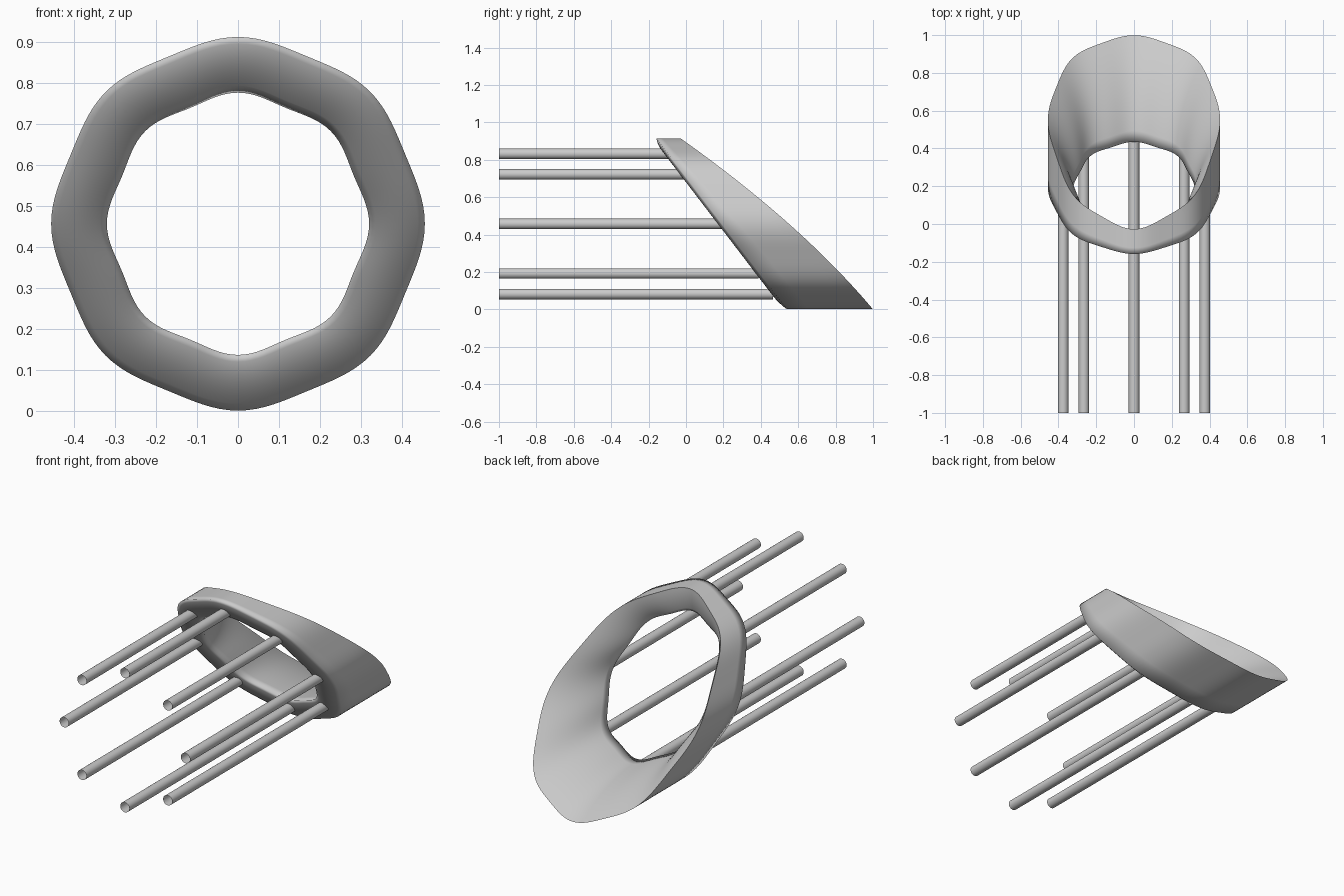
import bpy, bmesh, math
from mathutils import Vector

if "Cube" in bpy.data.objects:
    bpy.data.objects.remove(bpy.data.objects["Cube"])

CZ = 0.457          # height of the ring axis
N = 128             # steps around the ring


def front_y(z):
    return 0.54 - 0.70 * z / 0.915


def back_y(z):
    t = z / 0.915
    return 1.0 - 1.03 * t + 0.26 * t * (1 - t)


def bezier(a, c, b, n):
    return [a * (1 - t) ** 2 + c * 2 * t * (1 - t) + b * t * t
            for t in (i / n for i in range(n + 1))]


def section(th):
    """Closed (radius, y) section: front face, inner lip, back face."""
    w = math.cos(8 * th)
    ro, ri = 0.449 + 0.007 * w, 0.313 + 0.007 * w
    zo, zi = CZ + ro * math.sin(th), CZ + ri * math.sin(th)
    f, l, b = (Vector((ro, front_y(zo))), Vector((ri, front_y(zi))),
               Vector((ro, back_y(zo))))
    front = bezier(f, (f + l) / 2 + Vector((0, -0.04)), l, 8)
    d = b - l
    back = bezier(l, (l + b) / 2 + Vector((-d.y, d.x)) * 0.10, b, 10)
    outer = [b.lerp(f, i / 4) for i in range(1, 4)]
    return front + back[1:] + outer


def make_object(name, bm):
    bmesh.ops.recalc_face_normals(bm, faces=bm.faces)
    for face in bm.faces:
        face.smooth = True
    me = bpy.data.meshes.new(name)
    bm.to_mesh(me)
    bm.free()
    ob = bpy.data.objects.new(name, me)
    bpy.context.collection.objects.link(ob)
    return ob


# Slanted ring, lofted around the y axis with a sharp back rim
bm = bmesh.new()
rings = []
for i in range(N):
    th = 2 * math.pi * i / N
    rings.append([bm.verts.new((r * math.cos(th), y, CZ + r * math.sin(th)))
                  for r, y in section(th)])
m = len(rings[0])
for i in range(N):
    a, b = rings[i], rings[(i + 1) % N]
    for j in range(m):
        k = (j + 1) % m
        bm.faces.new((a[j], a[k], b[k], b[j]))
    bm.edges.get((a[18], b[18])).smooth = False
make_object("slanted_ring", bm)

# Eight open tubes running forward from the ring
for n in range(8):
    th = n * math.pi / 4
    cx, cz = 0.375 * math.cos(th), CZ + 0.375 * math.sin(th)
    end = 0.465 - 0.535 * (cz - 0.082) / 0.75
    bm = bmesh.new()
    loops = [[bm.verts.new((cx + 0.028 * math.cos(p), y, cz + 0.028 * math.sin(p)))
              for p in (2 * math.pi * k / 24 for k in range(24))]
             for y in (-1.0, end)]
    for k in range(24):
        q = (k + 1) % 24
        bm.faces.new((loops[0][k], loops[0][q], loops[1][q], loops[1][k]))
    make_object(f"tube_{n + 1}", bm)
